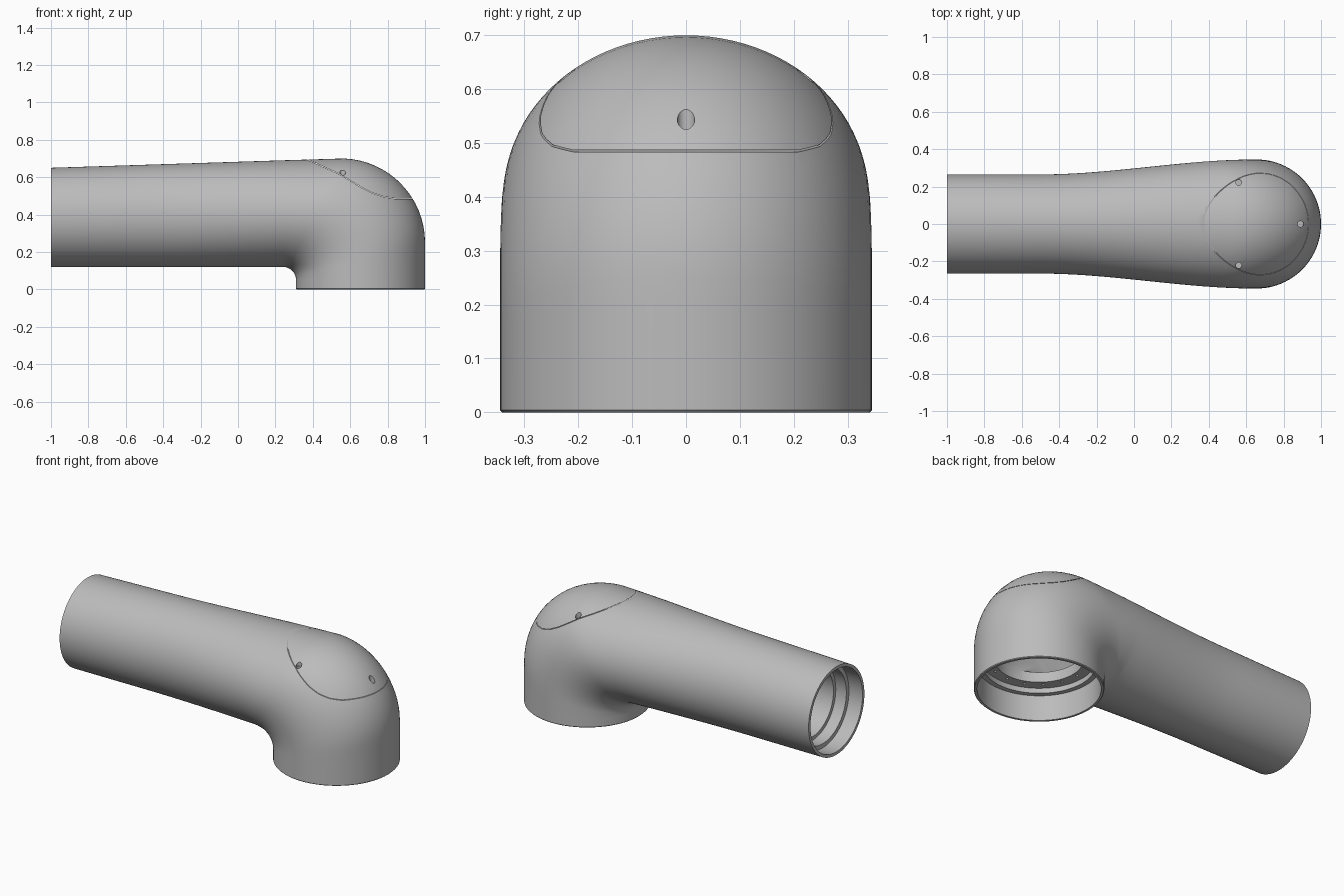
import bpy, bmesh
from math import sin, cos, pi, sqrt, radians
from mathutils import Vector

if "Cube" in bpy.data.objects:
    bpy.data.objects.remove(bpy.data.objects["Cube"])

SEG = 96
PX, PZ, FILLET = 0.24, 0.05, 0.07      # bend pivot and inner fillet radius
FOOT_X, ARM_Z = 0.655, 0.385           # centres of the two openings

grey = bpy.data.materials.new("light_grey")
grey.use_nodes = True
grey.diffuse_color = (0.5, 0.5, 0.5, 1)
grey.node_tree.nodes["Principled BSDF"].inputs["Base Color"].default_value = (0.5, 0.5, 0.5, 1)


def half_width(x):
    u = min(max((x + 0.5) / 1.15, 0), 1)
    return 0.265 + 0.08 * u * u * (3 - 2 * u)


# A section is (centre x, centre z, angle of its long axis, half length, half width)
def arm(x, inset=0):
    top, bottom = 0.65 + 0.04 * (x + 1) / 1.24, 0.12
    return (x, (top + bottom) / 2, pi / 2, (top - bottom) / 2 - inset, half_width(x) - inset)


def bend(angle, inset=0):
    c, s = cos(angle), sin(angle)
    # distance from the pivot to the crown, the dome or the end wall
    far = 0.64 / (s - 0.03 * c) if s > 0.1 else 9
    if PX + far * c > 0.55:
        far = 0.76 / c
        if PZ + far * s > 0.25:
            dx, dz = PX - 0.55, PZ - 0.25
            b = dx * c + dz * s
            far = -b + sqrt(b * b - (dx * dx + dz * dz - 0.45 ** 2))
    mid = (far + FILLET) / 2
    x = PX + mid * c
    return (x, PZ + mid * s, angle, (far - FILLET) / 2 - inset, half_width(x) - inset)


def arm_ring(x, r):
    return (x, ARM_Z, pi / 2, r, r)


def foot_ring(z, r):
    return (FOOT_X, z, 0, r, r)


def make_object(name, bm):
    bmesh.ops.recalc_face_normals(bm, faces=bm.faces[:])
    mesh = bpy.data.meshes.new(name)
    bm.to_mesh(mesh)
    bm.free()
    mesh.materials.append(grey)
    obj = bpy.data.objects.new(name, mesh)
    bpy.context.collection.objects.link(obj)
    return obj


# Outer skin, from the arm mouth round the bend to the foot
sections = [arm(-1 + 1.24 * i / 20) for i in range(20)]
sections += [bend(radians(90 - 3 * i)) for i in range(31)]
sections += [foot_ring(0.004, 0.345), foot_ring(0, 0.341)]
# Stepped socket in the foot
sections += [foot_ring(z, r) for z, r in (
    (0, 0.328), (0.15, 0.328), (0.15, 0.3), (0.18, 0.3), (0.18, 0.235), (0.24, 0.235))]
# Inner cavity, back along the bend and the arm
sections += [bend(radians(a), 0.065) for a in range(54, 91, 6)]
sections += [arm(0.1 - 0.15 * i, 0.062) for i in range(6)]
# Stepped socket in the arm mouth
sections += [arm_ring(x, r) for x, r in (
    (-0.8, 0.2), (-0.84, 0.2), (-0.84, 0.222), (-0.91, 0.222), (-0.91, 0.247), (-1, 0.247))]

bm = bmesh.new()
loops = []
for cx, cz, tilt, long_r, wide_r in sections:
    loop = []
    for k in range(SEG):
        t = 2 * pi * k / SEG
        u = long_r * cos(t)
        loop.append(bm.verts.new((cx + u * cos(tilt), wide_r * sin(t), cz + u * sin(tilt))))
    loops.append(loop)
for i, loop in enumerate(loops):
    nxt = loops[(i + 1) % len(loops)]
    for k in range(SEG):
        j = (k + 1) % SEG
        bm.faces.new((loop[k], loop[j], nxt[j], nxt[k]))
shell = make_object("elbow_shell", bm)

# Cutter for the seam round the removable cap
path = [(0.28, 0.736), (0.37, 0.695), (0.545, 0.615), (0.66, 0.545), (0.72, 0.515),
        (0.78, 0.495), (0.84, 0.485), (1.1, 0.485)]
bm = bmesh.new()
outline = [(x, z + 0.0015) for x, z in path] + [(x, z - 0.0015) for x, z in reversed(path)]
face = bm.faces.new([bm.verts.new((x, -0.5, z)) for x, z in outline])
grown = bmesh.ops.extrude_face_region(bm, geom=[face])["geom"]
bmesh.ops.translate(bm, vec=(0, 1, 0), verts=[v for v in grown if isinstance(v, bmesh.types.BMVert)])
seam = make_object("seam_cutter", bm)

# Cutter for the screw holes in the cap and the ring of small holes in the foot
bm = bmesh.new()


def drill(x, y, low, high, r, sides):
    made = bmesh.ops.create_cone(bm, cap_ends=True, segments=sides, radius1=r, radius2=r, depth=high - low)
    bmesh.ops.translate(bm, vec=Vector((x, y, (low + high) / 2)), verts=made["verts"])


for side in (-1, 1):
    drill(0.56, side * 0.222, 0.585, 0.8, 0.016, 24)
drill(0.89, 0, 0.495, 0.8, 0.016, 24)
for k in range(16):
    a = 2 * pi * k / 16
    drill(FOOT_X + 0.262 * cos(a), 0.262 * sin(a), 0.165, 0.2, 0.008, 12)
holes = make_object("hole_cutter", bm)

# Cut, then smooth while keeping the rims crisp
bpy.ops.object.select_all(action="DESELECT")
bpy.context.view_layer.objects.active = shell
shell.select_set(True)
for cutter in (holes, seam):
    cut = shell.modifiers.new(cutter.name, "BOOLEAN")
    cut.operation, cut.solver, cut.object = "DIFFERENCE", "EXACT", cutter
    bpy.ops.object.modifier_apply(modifier=cut.name)
    bpy.data.objects.remove(cutter)
bpy.ops.object.shade_smooth_by_angle(angle=radians(30))
